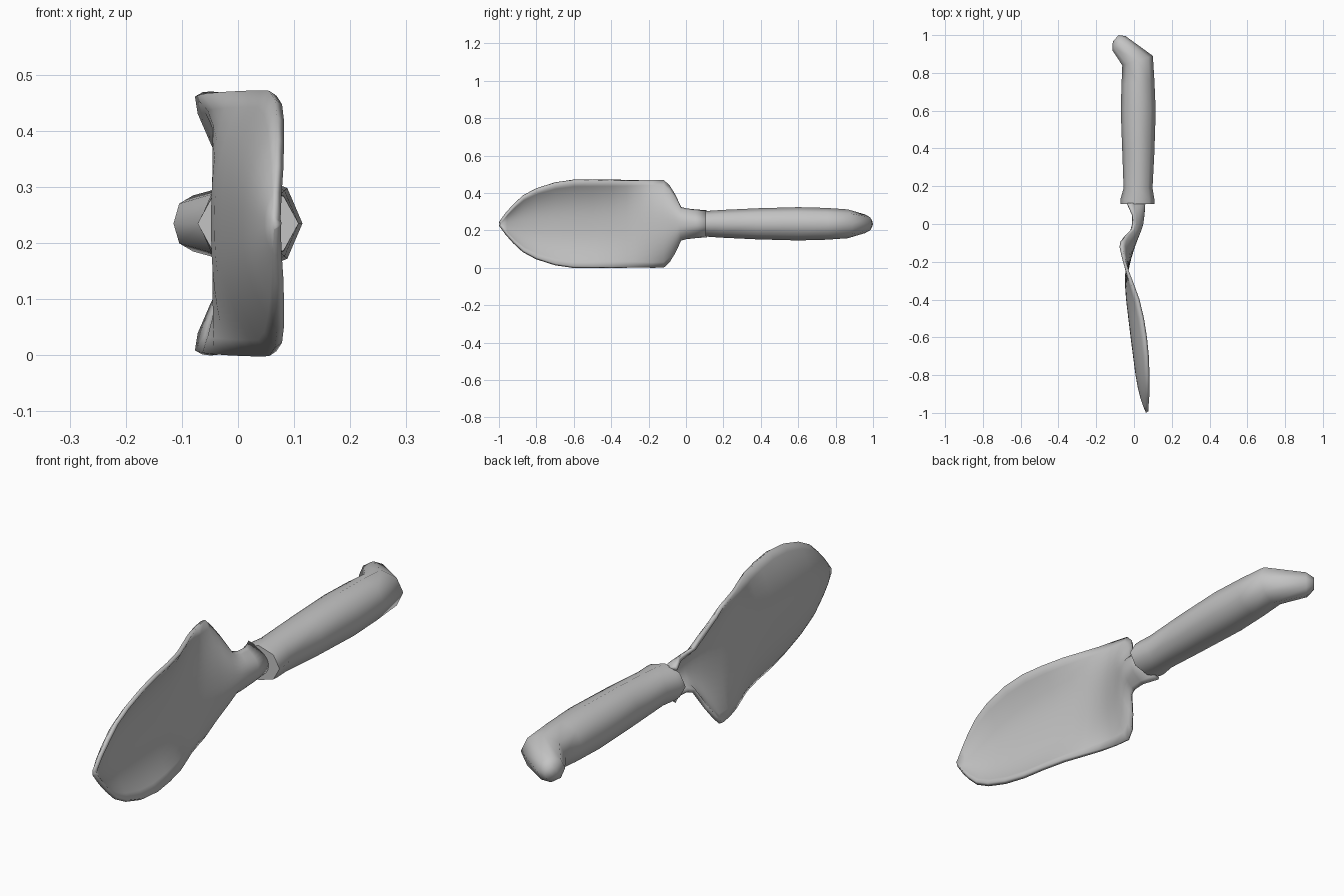
import bpy, bmesh, math

ZC = 0.235  # height of the tool's centre line

metal = bpy.data.materials.new("light_grey")
metal.diffuse_color = (0.55, 0.55, 0.55, 1)


def finish(bm, name, angle):
    bmesh.ops.recalc_face_normals(bm, faces=bm.faces)
    me = bpy.data.meshes.new(name)
    bm.to_mesh(me)
    bm.free()
    me.polygons.foreach_set("use_smooth", [True] * len(me.polygons))
    me.set_sharp_from_angle(angle=math.radians(angle))
    me.materials.append(metal)
    ob = bpy.data.objects.new(name, me)
    bpy.context.collection.objects.link(ob)
    return ob


def skin(bm, rows, closed):
    # join neighbouring rows of vertices with quads
    for a, b in zip(rows, rows[1:]):
        n = len(a)
        for i in range(n if closed else n - 1):
            j = (i + 1) % n
            bm.faces.new((a[i], a[j], b[j], b[i]))


# Blade and neck: y, spine x, rim x, half width
SECTIONS = [
    (-0.995, 0.070, 0.070, 0.008),
    (-0.96, 0.055, 0.072, 0.055),
    (-0.92, 0.042, 0.075, 0.100),
    (-0.87, 0.029, 0.076, 0.147),
    (-0.80, 0.016, 0.076, 0.185),
    (-0.70, 0.003, 0.072, 0.217),
    (-0.60, -0.010, 0.062, 0.232),
    (-0.50, -0.022, 0.046, 0.233),
    (-0.40, -0.034, 0.022, 0.233),
    (-0.32, -0.040, -0.008, 0.233),
    (-0.25, -0.038, -0.035, 0.233),
    (-0.18, -0.022, -0.056, 0.233),
    (-0.12, -0.003, -0.070, 0.230),
    (-0.09, 0.008, -0.066, 0.200),
    (-0.06, 0.020, -0.045, 0.150),
    (-0.03, 0.032, -0.015, 0.085),
    (0.00, 0.041, -0.005, 0.076),
    (0.05, 0.048, -0.008, 0.070),
    (0.11, 0.052, -0.035, 0.065),
]
COLS = 16
bm = bmesh.new()
rows = []
for y, spine, rim, half in SECTIONS:
    row = []
    for i in range(COLS + 1):
        t = 2 * i / COLS - 1
        x = spine + (rim - spine) * abs(t) ** 2.4
        row.append(bm.verts.new((x, y, ZC + half * t)))
    rows.append(row)
skin(bm, rows, False)
blade = finish(bm, "blade", 45)
sol = blade.modifiers.new("thickness", "SOLIDIFY")
sol.thickness = 0.016
sol.offset = 0

# Handle: left point (x, y), right point (x, y), half height
RINGS = [
    (-0.072, 0.105, 0.108, 0.105, 0.068),
    (-0.072, 0.130, 0.108, 0.130, 0.070),
    (-0.055, 0.190, 0.098, 0.190, 0.074),
    (-0.062, 0.380, 0.108, 0.380, 0.083),
    (-0.070, 0.600, 0.115, 0.600, 0.089),
    (-0.066, 0.740, 0.108, 0.760, 0.085),
    (-0.062, 0.840, 0.100, 0.890, 0.077),
    (-0.115, 0.920, -0.045, 0.995, 0.050),
    (-0.112, 0.965, -0.082, 1.000, 0.025),
]
SIDES = 8
bm = bmesh.new()
rings = []
for lx, ly, rx, ry, half in RINGS:
    ring = []
    for i in range(SIDES):
        a = 2 * math.pi * i / SIDES
        u = (1 + math.cos(a)) / 2
        ring.append(bm.verts.new((lx + (rx - lx) * u, ly + (ry - ly) * u,
                                  ZC + half * math.sin(a))))
    rings.append(ring)
skin(bm, rings, True)
bm.faces.new(rings[0])
bm.faces.new(rings[-1])
finish(bm, "handle", 60)
